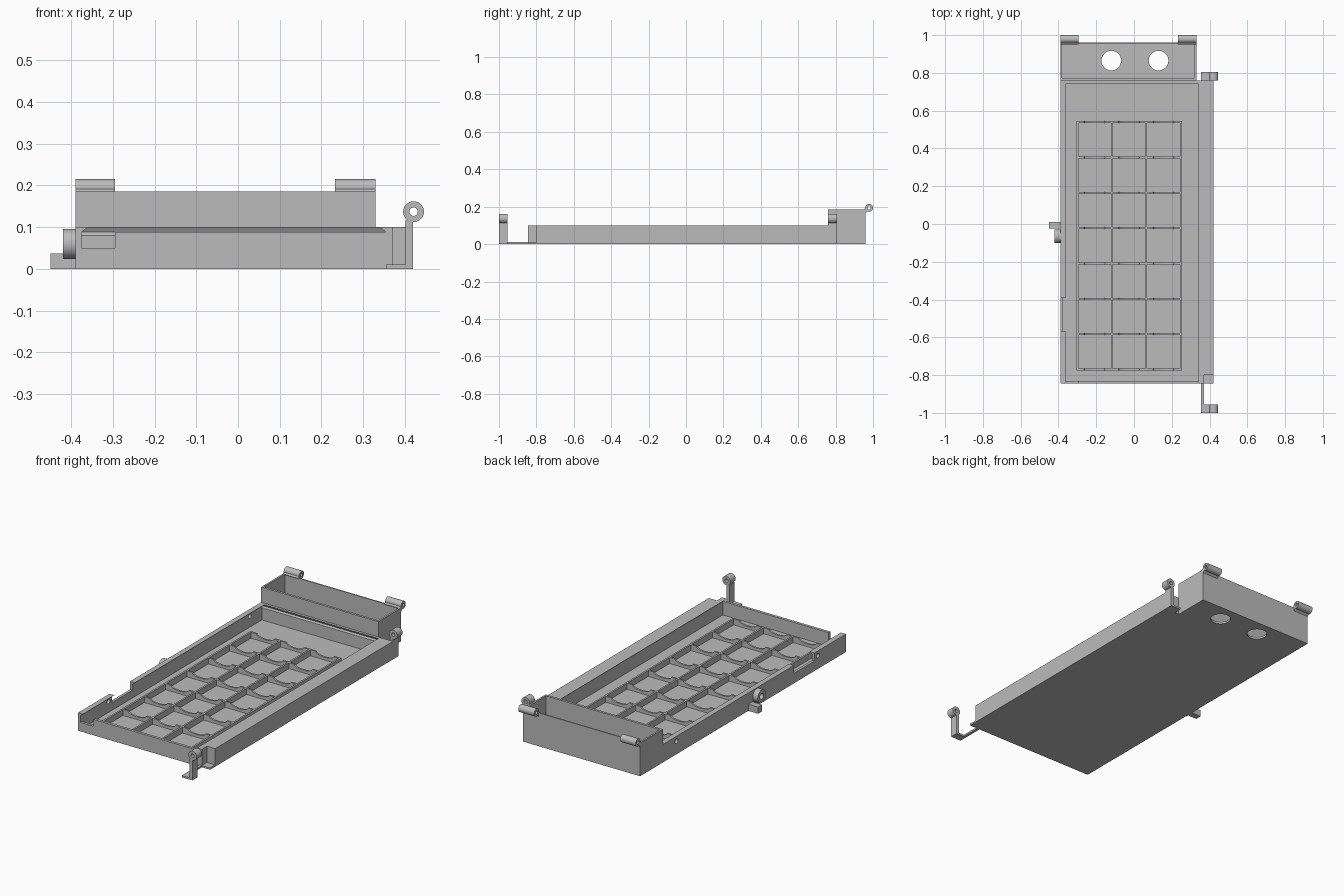
import bpy, bmesh, math
from mathutils import Vector

if "Cube" in bpy.data.objects:
    bpy.data.objects.remove(bpy.data.objects["Cube"])

grey = bpy.data.materials.new("plain grey")
grey.diffuse_color = (0.5, 0.5, 0.5, 1)
grey.use_nodes = True
grey.node_tree.nodes["Principled BSDF"].inputs["Base Color"].default_value = grey.diffuse_color


def finish(name, bm):
    bmesh.ops.recalc_face_normals(bm, faces=bm.faces)
    me = bpy.data.meshes.new(name)
    bm.to_mesh(me)
    bm.free()
    me.materials.append(grey)
    ob = bpy.data.objects.new(name, me)
    bpy.context.collection.objects.link(ob)
    return ob


def prism(name, pts, axis, a, b):
    """Extrude a 2D outline along an axis; outline is (y,z) for x, (x,z) for y, (x,y) for z."""
    put = {'x': lambda p, t: (t, p[0], p[1]),
           'y': lambda p, t: (p[0], t, p[1]),
           'z': lambda p, t: (p[0], p[1], t)}[axis]
    bm = bmesh.new()
    face = bm.faces.new([bm.verts.new(put(p, a)) for p in pts])
    ext = bmesh.ops.extrude_face_region(bm, geom=[face])
    move = Vector(put((0, 0), b - a))
    bmesh.ops.translate(bm, vec=move, verts=[v for v in ext['geom'] if isinstance(v, bmesh.types.BMVert)])
    return finish(name, bm)


def box(name, x0, x1, y0, y1, z0, z1):
    return prism(name, [(x0, y0), (x1, y0), (x1, y1), (x0, y1)], 'z', z0, z1)


def circle(cx, cy, r, n=32):
    return [(cx + r * math.cos(2 * math.pi * i / n), cy + r * math.sin(2 * math.pi * i / n)) for i in range(n)]


def smooth(ob):
    bpy.ops.object.select_all(action='DESELECT')
    ob.select_set(True)
    bpy.context.view_layer.objects.active = ob
    bpy.ops.object.shade_smooth_by_angle(angle=math.radians(30))


def tube(name, axis, c, r, hole, a, b, n=32):
    """Hollow round knuckle."""
    put = {'x': lambda p, t: (t, p[0], p[1]), 'y': lambda p, t: (p[0], t, p[1])}[axis]
    bm = bmesh.new()
    rings = [[bm.verts.new(put(p, t)) for p in circle(*c, rad, n)]
             for rad, t in ((r, a), (r, b), (hole, b), (hole, a))]
    for k in range(4):
        p, q = rings[k], rings[(k + 1) % 4]
        for i in range(n):
            j = (i + 1) % n
            bm.faces.new((p[i], p[j], q[j], q[i]))
    ob = finish(name, bm)
    smooth(ob)
    return ob


def cut(ob, cutter):
    cutter.hide_render = True
    cutter.hide_viewport = True
    m = ob.modifiers.new("cut", 'BOOLEAN')
    m.operation = 'DIFFERENCE'
    m.solver = 'EXACT'
    m.object = cutter


# Tray floor and side walls with a dovetail groove for a sliding lid
box("tray_floor", -0.375, 0.355, -0.83, 0.745, 0, 0.012)
left = prism("left_wall", [(-0.39, 0), (-0.375, 0), (-0.375, 0.088), (-0.36, 0.1), (-0.39, 0.1)],
             'y', -0.845, 0.76)
cut(left, box("left_notch_cutter", -0.41, -0.34, -0.57, -0.39, 0.055, 0.12))
for y in (-0.6, 0.64):
    cut(left, prism("pin_hole_cutter", circle(y, 0.073, 0.013, 16), 'x', -0.41, -0.35))
for name, x, y0, y1 in (("right_wall", 0.42, -0.80, 0.76), ("right_wall_front", 0.37, -0.845, -0.80)):
    prism(name, [(0.355, 0), (x, 0), (x, 0.1), (0.34, 0.1), (0.355, 0.088)], 'y', y0, y1)

# Low front wall with a corner opening, and back wall with a lip
prism("front_wall", [(-0.375, 0), (0.355, 0), (0.355, 0.088), (-0.295, 0.088), (-0.295, 0.05), (-0.375, 0.05)],
      'y', -0.845, -0.83)
prism("back_wall", [(0.76, 0), (0.76, 0.1), (0.745, 0.1), (0.752, 0.088), (0.745, 0.08), (0.745, 0)],
      'x', -0.375, 0.355)

# Grid of pockets: straight dividers along y, scooped dividers along x
xs = [-0.30, -0.118, 0.065, 0.248]
ys = [0.54 - i * 1.31 / 7 for i in range(8)]
T, H = 0.005, 0.045
for x in xs:
    box("long_divider", x - T, x + T, ys[-1] - T, ys[0] + T, 0.012, H)
for y in ys:
    pts = [(xs[0], 0.012), (xs[-1], 0.012), (xs[-1], H)]
    for k in (2, 1, 0):
        mid = (xs[k] + xs[k + 1]) / 2
        for i in range(9):
            a = math.pi * i / 8
            pts.append((mid + 0.055 * math.cos(a), H - 0.018 * math.sin(a)))
    pts.append((xs[0], H))
    prism("cross_divider", pts, 'y', y - T, y + T)

# Rear compartment with two round floor openings
comp = box("rear_compartment", -0.39, 0.33, 0.76, 0.96, 0, 0.185)
cut(comp, box("compartment_cutter", -0.38, 0.32, 0.773, 0.953, 0.012, 0.3))
for x in (-0.12, 0.13):
    cut(comp, prism("floor_hole_cutter", circle(x, 0.865, 0.052), 'z', -0.05, 0.05))

# Lid hinges on the back edge
for x0, x1 in ((-0.39, -0.295), (0.233, 0.33)):
    tube("back_hinge", 'x', (0.979, 0.194), 0.021, 0.009, x0, x1)
    prism("back_hinge_web", [(0.95, 0.185), (0.96, 0.165), (0.972, 0.176), (0.966, 0.198)], 'x', x0, x1)

# Side hinges: foot, upright arm and knuckle at each end
box("front_foot_strip", 0.355, 0.37, -0.955, -0.845, 0, 0.01)
box("front_corner_plate", 0.37, 0.42, -0.845, -0.80, 0, 0.01)
for y0, y1 in ((-1.0, -0.955), (0.76, 0.806)):
    box("side_hinge_foot", 0.355, 0.402, y0, y1, 0, 0.01)
    box("side_hinge_arm", 0.402, 0.42, y0, y1, 0, 0.116)
    tube("side_hinge", 'y', (0.421, 0.137), 0.025, 0.010, y0, y1)

# Latch on the left side
box("latch_block", -0.45, -0.39, -0.025, 0.01, 0, 0.037)
tube("latch_ring", 'x', (-0.065, 0.06), 0.036, 0.016, -0.42, -0.39)
